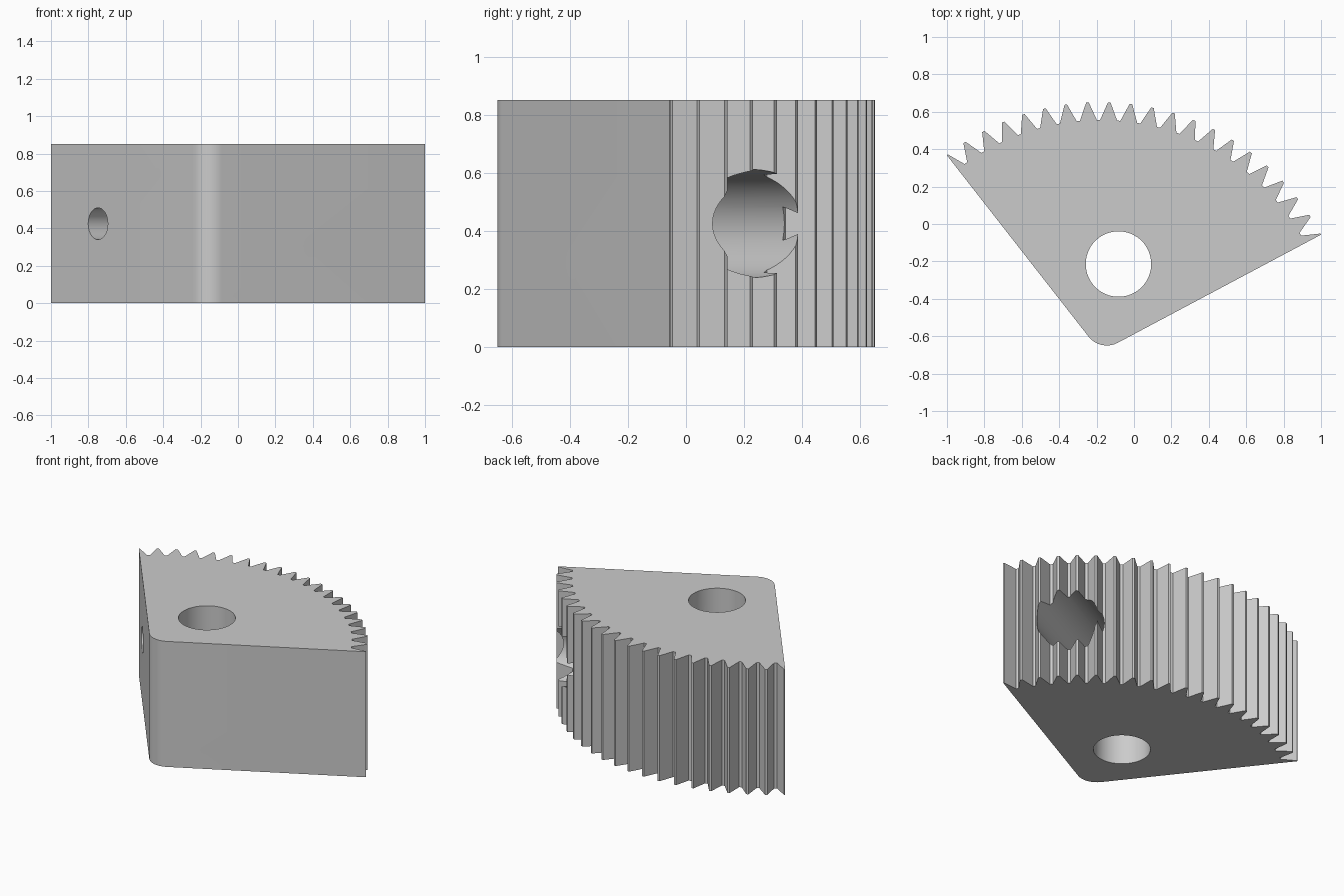
import bpy, bmesh, math
from mathutils import Matrix, Vector

if "Cube" in bpy.data.objects:
    bpy.data.objects.remove(bpy.data.objects["Cube"])

CENTRE = Vector((-0.179, -0.684, 0.0))   # pivot of the toothed arc
TIP_R, ROOT_R = 1.335, 1.24
A0, A1, PITCH = 28.0, 128.0, 5.0         # sector limits and tooth pitch, degrees
HEIGHT, MID_Z = 0.85, 0.425


def direction(deg):
    a = math.radians(deg)
    return Vector((math.cos(a), math.sin(a), 0.0))


def polar(r, deg):
    return CENTRE + direction(deg) * r


def object_from_bmesh(name, bm):
    bmesh.ops.recalc_face_normals(bm, faces=bm.faces)
    mesh = bpy.data.meshes.new(name)
    bm.to_mesh(mesh)
    bm.free()
    ob = bpy.data.objects.new(name, mesh)
    bpy.context.collection.objects.link(ob)
    return ob


def sector_profile():
    pts = []
    # toothed arc
    for k in range(21):
        a = A0 + k * PITCH
        if k > 0:
            pts.append(polar(TIP_R, a - 0.3))
        if k in (0, 20):
            pts.append(polar(TIP_R, a))
        if k < 20:
            pts.append(polar(TIP_R, a + 0.3))
            pts.append(polar(ROOT_R, a + 2.1))
            pts.append(polar(ROOT_R, a + 2.9))
    # rounded inner corner
    fillet = 0.125
    mid = polar(fillet / math.sin(math.radians(50)), 78)
    for i in range(17):
        pts.append(mid + direction(A1 + 90 + (A0 + 270 - A1 - 90) * i / 16) * fillet)
    return pts


def bore(name, start, axis, radius, width=1.0):
    """Cylinder cutter from start along axis; width squeezes it sideways."""
    length = axis.length
    bm = bmesh.new()
    bmesh.ops.create_cone(bm, cap_ends=True, segments=64, radius1=radius,
                          radius2=radius, depth=length)
    turn = axis.to_track_quat('Z', 'Y').to_matrix().to_4x4()
    if abs(axis.z) < 1e-6:
        yaw = math.atan2(axis.y, axis.x)
        turn = Matrix.Rotation(yaw, 4, 'Z') @ Matrix.Rotation(math.pi / 2, 4, 'Y')
    squeeze = Matrix.Diagonal((1, width, 1, 1))
    bm.transform(Matrix.Translation(start + axis / 2) @ turn @ squeeze)
    ob = object_from_bmesh(name, bm)
    ob.hide_render = True
    return ob


# toothed sector body
bm = bmesh.new()
face = bm.faces.new([bm.verts.new(p) for p in sector_profile()])
top = bmesh.ops.extrude_face_region(bm, geom=[face])['geom']
bmesh.ops.translate(bm, vec=(0, 0, HEIGHT),
                    verts=[v for v in top if isinstance(v, bmesh.types.BMVert)])
sector = object_from_bmesh("toothed_sector", bm)

# pivot hole, large bore through the teeth, and the two side screw holes
up = Vector((0, 0, MID_Z))
right_in, left_in = direction(A0 + 90), direction(A1 - 90)
cutters = [
    bore("pivot_cutter", Vector((-0.083, -0.214, -0.1)), Vector((0, 0, 1.1)), 0.175),
    bore("large_bore_cutter", polar(0.40, A0) + right_in * 0.387 + up,
         direction(A0) * 1.1, 0.187),
    bore("right_screw_cutter", polar(0.864, A0) - right_in * 0.1 + up,
         right_in * 0.45, 0.085, 0.84),
    bore("left_screw_cutter", polar(0.925, A1) - left_in * 0.1 + up,
         left_in * 0.46, 0.085),
]
for c in cutters:
    mod = sector.modifiers.new(c.name, 'BOOLEAN')
    mod.operation = 'DIFFERENCE'
    mod.solver = 'EXACT'
    mod.object = c

# bake the cuts and drop the cutters
graph = bpy.context.evaluated_depsgraph_get()
baked = bpy.data.meshes.new_from_object(sector.evaluated_get(graph))
sector.modifiers.clear()
sector.data = baked
for c in cutters:
    bpy.data.objects.remove(c)

# plain grey finish
grey = bpy.data.materials.new("light_grey")
grey.diffuse_color = (0.6, 0.6, 0.6, 1.0)
grey.use_nodes = True
grey.node_tree.nodes["Principled BSDF"].inputs["Base Color"].default_value = grey.diffuse_color
sector.data.materials.clear()
sector.data.materials.append(grey)

bpy.ops.object.select_all(action='DESELECT')
sector.select_set(True)
bpy.context.view_layer.objects.active = sector
bpy.ops.object.shade_smooth_by_angle(angle=math.radians(30))
